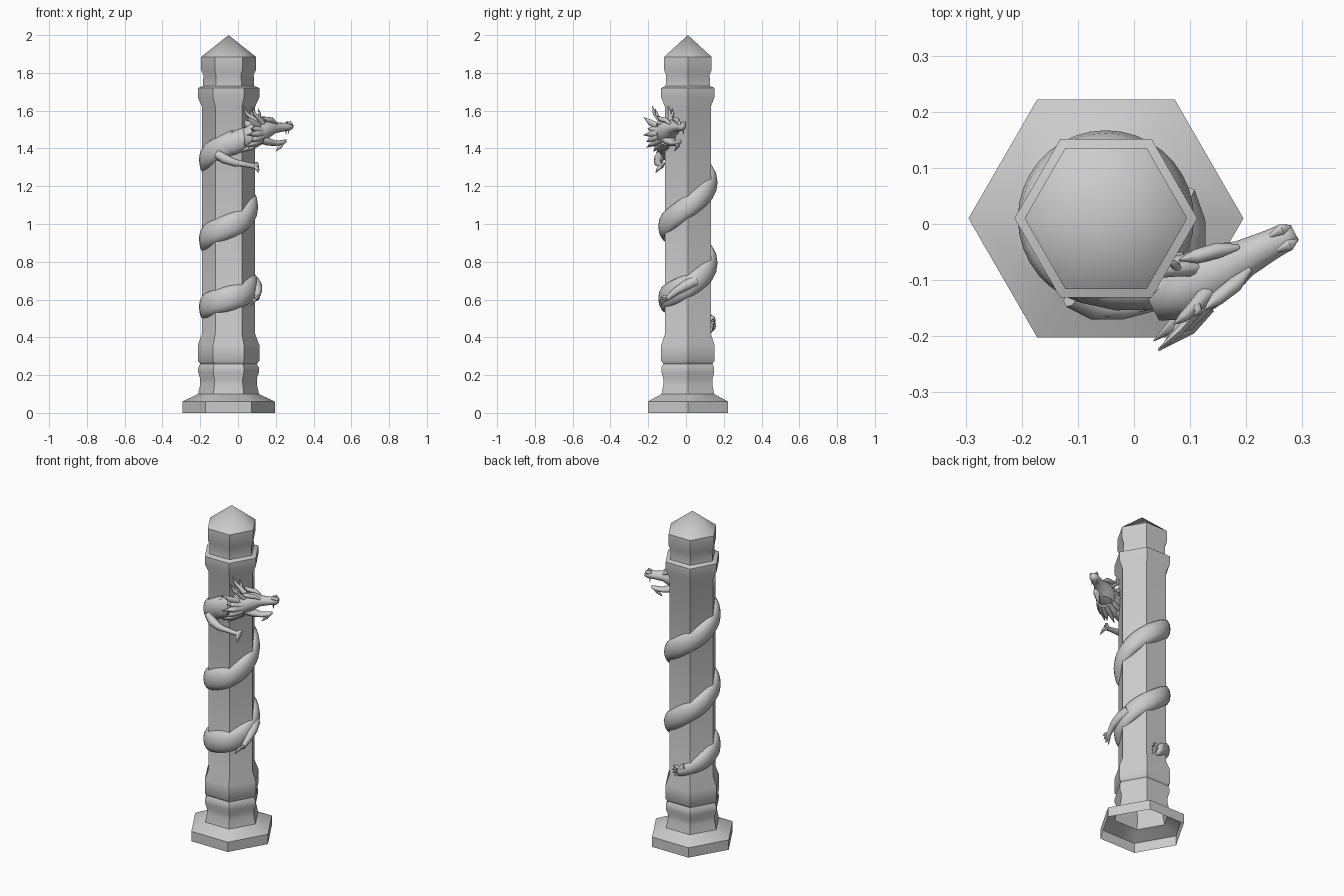
import bpy, bmesh, math
from mathutils import Vector

cube = bpy.data.objects.get("Cube")
if cube:
    bpy.data.objects.remove(cube)

stone = bpy.data.materials.new("grey stone")
stone.use_nodes = True
GREY = (0.6, 0.6, 0.6, 1)
stone.diffuse_color = GREY
stone.node_tree.nodes["Principled BSDF"].inputs["Base Color"].default_value = GREY

CX, CY = -0.05, 0.01          # pillar axis
Z = Vector((0, 0, 1))


def skin(name, rings, caps=True, angle=180):
    """Join rings of points into one skinned surface."""
    bm = bmesh.new()
    loops = [[bm.verts.new(p) for p in ring] for ring in rings]
    n = len(loops[0])
    for a, b in zip(loops, loops[1:]):
        for i in range(n):
            j = (i + 1) % n
            bm.faces.new((a[i], a[j], b[j], b[i]))
    if caps:
        bm.faces.new(loops[0])
        bm.faces.new(loops[-1])
    bmesh.ops.remove_doubles(bm, verts=bm.verts, dist=1e-5)
    bmesh.ops.recalc_face_normals(bm, faces=bm.faces)
    mesh = bpy.data.meshes.new(name)
    bm.to_mesh(mesh)
    bm.free()
    mesh.materials.append(stone)
    obj = bpy.data.objects.new(name, mesh)
    bpy.context.collection.objects.link(obj)
    bpy.ops.object.select_all(action="DESELECT")
    obj.select_set(True)
    bpy.context.view_layer.objects.active = obj
    bpy.ops.object.shade_smooth_by_angle(angle=math.radians(angle))
    return obj


def ellipse(c, side, up, a, b, n=10):
    return [c + side * (a * math.cos(t)) + up * (b * math.sin(t))
            for t in (2 * math.pi * i / n for i in range(n))]


def tube(name, pts, radii, flat=1.0, n=8):
    """Tapered tube along a path; flat scales its sideways radius."""
    pts = [Vector(p) for p in pts]
    rings = []
    for i, p in enumerate(pts):
        t = (pts[min(i + 1, len(pts) - 1)] - pts[max(i - 1, 0)]).normalized()
        side = t.cross(Z if abs(t.z) < 0.9 else Vector((1, 0, 0))).normalized()
        rings.append(ellipse(p, side, side.cross(t), radii[i] * flat, radii[i], n))
    return skin(name, rings, angle=60)


# Hexagonal pillar: radius and height pairs, open underneath
profile = [(.245, 0), (.245, .06), (.161, .1), (.15, .15), (.15, .18), (.161, .215),
           (.161, .24), (.15, .26), (.163, .275), (.163, .36), (.14, .42),
           (.14, 1.62), (.163, 1.67), (.163, 1.72), (.136, 1.73), (.133, 1.79),
           (.145, 1.815), (.145, 1.885), (0, 2)]
skin("pillar", [ellipse(Vector((CX, CY, z)), Vector((1, 0, 0)), Vector((0, 1, 0)), r, r, 6)
                for r, z in profile], caps=False, angle=45)

# Serpent body coiled up the shaft: angle and height keys
keys = [(90, .46), (180, .56), (300, .62), (360, .67), (420, .75), (540, .92), (660, 1.01),
        (720, 1.09), (780, 1.18), (900, 1.34), (1000, 1.43)]


def coil_height(deg):
    for (a, za), (b, zb) in zip(keys, keys[1:]):
        if deg <= b:
            return za + (zb - za) * (deg - a) / (b - a)


coil = []
for deg in range(90, 1001, 10):
    phi = math.radians(deg)
    out = Vector((math.cos(phi), math.sin(phi), 0))
    size = min(1, .45 + (deg - 90) / 160)
    centre = Vector((CX, CY, coil_height(deg))) + out * .12
    coil.append(ellipse(centre, out, Z, .037 * (.6 + .4 * size), .068 * size, 12))
skin("coiled_body", coil)

# Neck leaving the shaft
tube("neck", [(-.09, -.105, 1.41), (-.03, -.115, 1.425), (.03, -.115, 1.45), (.1, -.105, 1.48)],
     [.055, .06, .058, .05], flat=.65, n=12)

# Head frame: u forward, s sideways
TURN = math.radians(27)
FWD = Vector((math.cos(TURN), math.sin(TURN), 0))
SIDE = Vector((-math.sin(TURN), math.cos(TURN), 0))


def head(u, s, z):
    return Vector((.12, -.1, z)) + FWD * u + SIDE * s


def head_loft(name, stations):
    skin(name, [ellipse(head(u, 0, z), SIDE, Z, w, h, 12) for u, z, w, h in stations])


head_loft("skull_and_snout", [(-.1, 1.46, .03, .045), (-.05, 1.475, .053, .06),
                              (0, 1.49, .056, .06), (.05, 1.505, .047, .048),
                              (.085, 1.51, .034, .03), (.14, 1.513, .027, .022),
                              (.17, 1.517, .025, .024), (.187, 1.517, .015, .014)])
head_loft("lower_jaw", [(-.02, 1.46, .042, .03), (.04, 1.437, .032, .022),
                        (.09, 1.427, .024, .014), (.13, 1.432, .018, .013),
                        (.15, 1.44, .01, .008)])
tube("chin_beard", [head(.125, 0, 1.43), head(.115, 0, 1.41), head(.09, 0, 1.385)],
     [.016, .012, .001])

# Paired horns, ears, brows and fangs
for tag, m in (("left", 1), ("right", -1)):
    tube(tag + "_horn", [head(0, .025 * m, 1.53), head(-.035, .038 * m, 1.565),
                         head(-.06, .045 * m, 1.585), head(-.078, .047 * m, 1.625)],
         [.016, .012, .009, .002])
    tube(tag + "_horn_branch", [head(-.03, .036 * m, 1.56), head(-.03, .048 * m, 1.585),
                                head(-.04, .05 * m, 1.61)], [.01, .007, .001])
    tube(tag + "_ear", [head(-.03, .045 * m, 1.52), head(-.08, .065 * m, 1.54),
                        head(-.125, .075 * m, 1.565)], [.018, .016, .001], flat=.5)
    tube(tag + "_brow", [head(.085, .022 * m, 1.53), head(.05, .034 * m, 1.55),
                         head(.01, .042 * m, 1.555), head(-.02, .05 * m, 1.57)],
         [.006, .014, .013, .001])
    tube(tag + "_nostril", [head(.145, .014 * m, 1.53), head(.168, .015 * m, 1.535),
                            head(.183, .013 * m, 1.525)], [.004, .011, .004])
    tube(tag + "_fang", [head(.155, .016 * m, 1.505), head(.16, .016 * m, 1.475)], [.006, .001])

# Mane of swept-back spikes around the cheeks
for i in range(11):
    a = math.radians(-210 + 24 * i)
    c, s = math.cos(a), math.sin(a)
    reach = .125 if i % 2 else .095
    tube("mane_spike", [head(-.015, .04 * c, 1.475 + .04 * s),
                        head(-.06, .062 * c, 1.47 + .062 * s),
                        head(-reach, .078 * c, 1.462 + .085 * s)], [.022, .018, .001], n=6)


def leg(name, pts, radii, toe_dir, spread):
    """Limb with a fan of claws at its end."""
    tube(name, pts, radii)
    end, d, sp = Vector(pts[-1]), Vector(toe_dir), Vector(spread)
    for k in (-1, -.3, .4, 1):
        tip = end + d * (1 - .25 * abs(k)) + sp * k
        tube(name + "_claw", [end - d * .2, end.lerp(tip, .55) + Z * .008, tip],
             [.011, .009, .001], n=6)


leg("upper_front_leg", [(-.11, -.125, 1.37), (-.07, -.145, 1.345), (-.02, -.15, 1.325),
                        (.04, -.14, 1.315), (.09, -.13, 1.305)],
    [.025, .026, .02, .014, .013], (.025, -.005, -.015), (0, .028, .025))
leg("middle_leg", [(.08, .05, .7), (.1, 0, .675), (.108, -.05, .645), (.1, -.1, .605)],
    [.03, .028, .02, .013], (-.01, -.045, -.02), (.022, 0, .022))
leg("lower_back_leg", [(-.09, .135, .5), (-.07, .138, .485), (-.05, .138, .47)],
    [.02, .018, .014], (.045, .005, -.02), (0, .006, .035))
